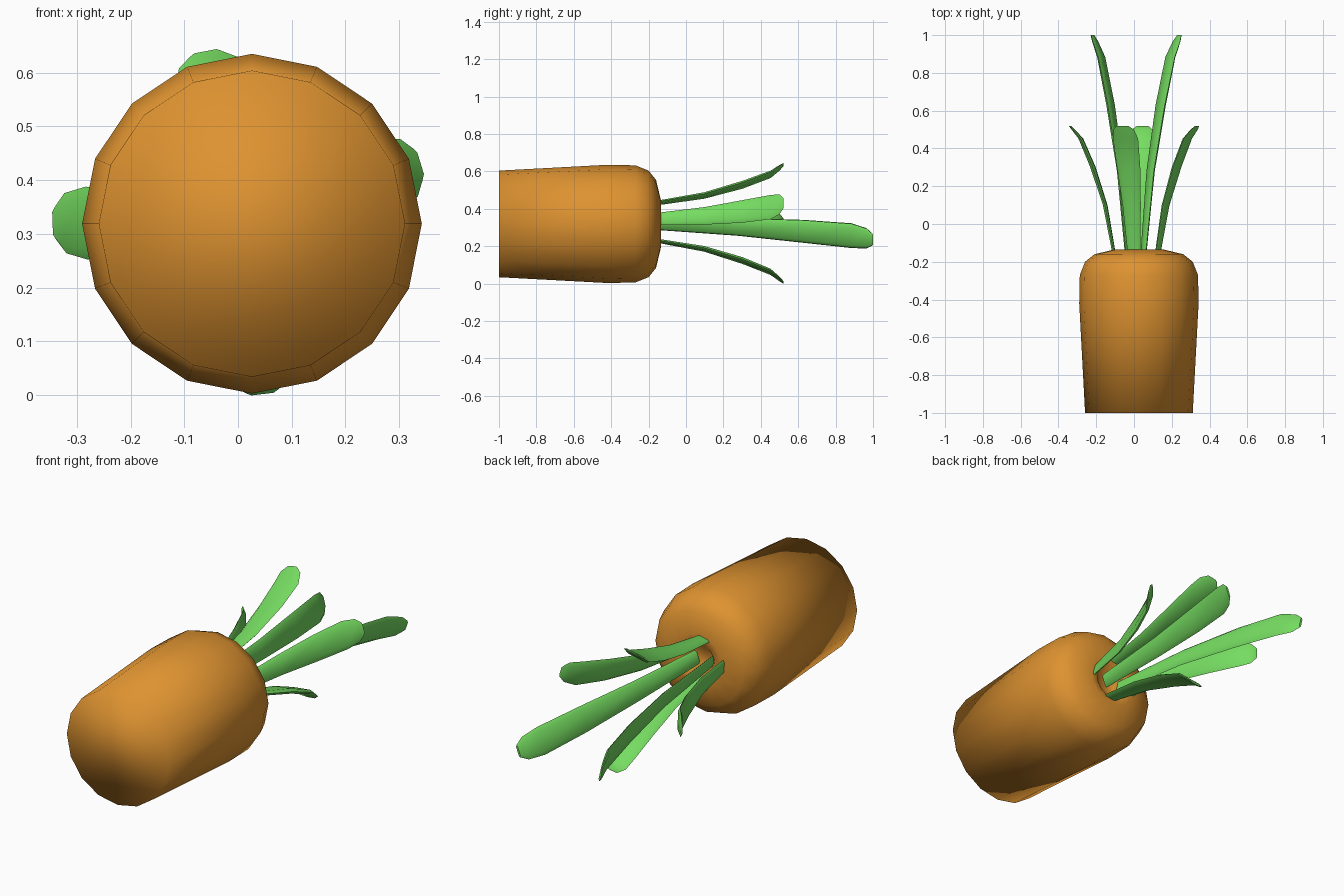
import bpy, bmesh, math
from mathutils import Vector

cube = bpy.data.objects.get("Cube")
if cube:
    bpy.data.objects.remove(cube, do_unlink=True)


def material(name, color):
    m = bpy.data.materials.new(name)
    m.use_nodes = True
    m.diffuse_color = color
    m.node_tree.nodes["Principled BSDF"].inputs["Base Color"].default_value = color
    return m


orange = material("carrot orange", (0.73, 0.29, 0.03, 1))
green = material("leaf green", (0.18, 0.72, 0.12, 1))


def loft(name, rings, mat, sharp_angle):
    """Skin a list of equal-sized point rings and close both ends."""
    bm = bmesh.new()
    loops = [[bm.verts.new(p) for p in ring] for ring in rings]
    n = len(loops[0])
    for a, b in zip(loops, loops[1:]):
        for i in range(n):
            j = (i + 1) % n
            bm.faces.new((a[i], a[j], b[j], b[i]))
    bm.faces.new(loops[0])
    bm.faces.new(loops[-1])
    bmesh.ops.recalc_face_normals(bm, faces=bm.faces)
    mesh = bpy.data.meshes.new(name)
    bm.to_mesh(mesh)
    bm.free()
    mesh.materials.append(mat)
    obj = bpy.data.objects.new(name, mesh)
    bpy.context.collection.objects.link(obj)
    bpy.ops.object.select_all(action='DESELECT')
    obj.select_set(True)
    bpy.context.view_layer.objects.active = obj
    if sharp_angle:
        bpy.ops.object.shade_smooth_by_angle(angle=math.radians(sharp_angle))
    else:
        bpy.ops.object.shade_smooth()
    return obj


# Carrot body: sixteen-sided lathe along y, with a dimple under the leaves
SIDES = 16
profile = [(-1, .285), (-.42, .316), (-.27, .313), (-.2, .285),
           (-.16, .235), (-.135, .13), (-.14, .09), (-.18, .05)]
loft("carrot_body",
     [[(.026 + r * math.sin(k * math.tau / SIDES), y,
        .319 + r * math.cos(k * math.tau / SIDES)) for k in range(SIDES)]
      for y, r in profile], orange, None)

# Leaf stations: fraction along y, fraction of outward bend, half width, half thickness
stations = [(0, 0, .034, .008), (.38, .2, .049, .011), (.68, .48, .063, .013),
            (.9, .75, .068, .011), (.97, .92, .056, .008), (1, 1, .03, .005)]
section = [(-1, 0), (-.7, 1), (.7, 1), (1, 0), (.7, -1), (-.7, -1)]


def leaf(name, base, tip, y_end, facing):
    """Bent blade from base (x, z) to tip (x, z), facing outward at an angle."""
    a = math.radians(facing)
    out = Vector((math.cos(a), 0, math.sin(a)))
    side = Vector((-math.sin(a), 0, math.cos(a)))
    start = Vector((base[0], -.16, base[1]))
    end = Vector((tip[0], y_end, tip[1]))
    rings = []
    for t, bend, width, thick in stations:
        c = start.lerp(end, bend)
        c.y = start.y + (end.y - start.y) * t
        rings.append([c + side * u * width + out * v * thick for u, v in section])
    loft(name, rings, green, 40)


# Four short outer leaves
leaf("upper_leaf", (0, .43), (-.06, .635), .52, 101)
leaf("lower_leaf", (.03, .23), (.045, .007), .52, 277)
leaf("left_leaf", (.125, .345), (.335, .43), .52, 17)
leaf("right_leaf", (-.105, .32), (-.34, .32), .52, 182)

# Two long inner leaves
leaf("long_left_leaf", (.05, .32), (.24, .235), 1, -20)
leaf("long_right_leaf", (-.035, .32), (-.22, .235), 1, 193)
